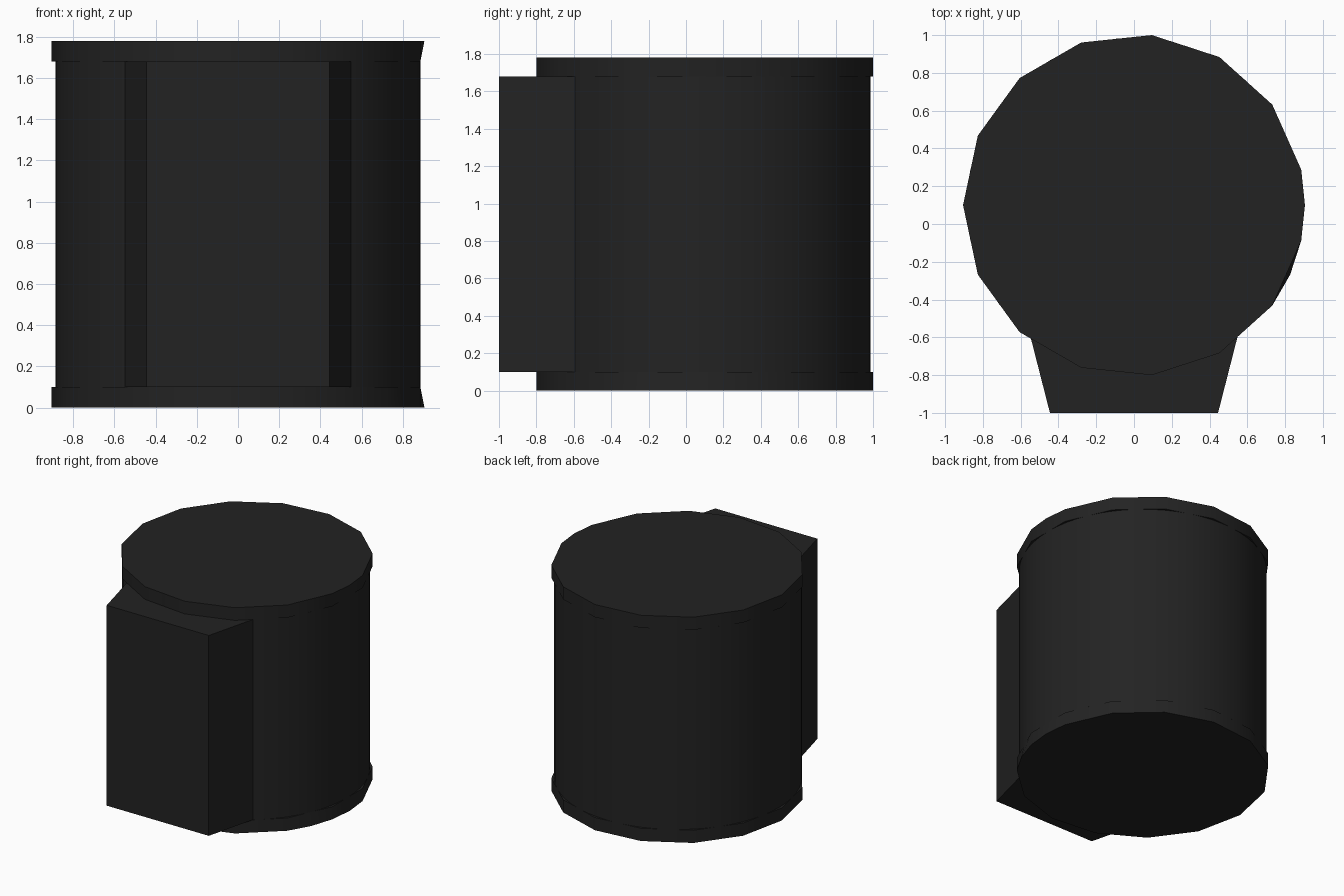
import bpy, bmesh
from math import cos, sin, radians

cube = bpy.data.objects.get("Cube")
if cube:
    bpy.data.objects.remove(cube, do_unlink=True)

CENTRE_Y, CAP_R, BODY_R = 0.1, 0.905, 0.886
CHORD_R = CAP_R * cos(radians(12))
LOW, HIGH, TOP = 0.1, 1.68, 1.78

black = bpy.data.materials.new("matte_black")
black.use_nodes = True
colour = (0.0165, 0.0165, 0.0165, 1)
black.diffuse_color = colour
bsdf = black.node_tree.nodes["Principled BSDF"]
bsdf.inputs["Base Color"].default_value = colour
bsdf.inputs["Roughness"].default_value = 0.8


def prism(name, lower, upper, z0, z1):
    """Solid between two matching outlines at two heights."""
    bm = bmesh.new()
    a = [bm.verts.new((x, y, z0)) for x, y in lower]
    b = [bm.verts.new((x, y, z1)) for x, y in upper]
    bm.faces.new(a[::-1])
    bm.faces.new(b)
    n = len(a)
    for i in range(n):
        j = (i + 1) % n
        bm.faces.new((a[i], a[j], b[j], b[i]))
    bmesh.ops.recalc_face_normals(bm, faces=bm.faces)
    mesh = bpy.data.meshes.new(name)
    bm.to_mesh(mesh)
    bm.free()
    mesh.materials.append(black)
    obj = bpy.data.objects.new(name, mesh)
    bpy.context.collection.objects.link(obj)
    bpy.ops.object.select_all(action="DESELECT")
    obj.select_set(True)
    bpy.context.view_layer.objects.active = obj
    bpy.ops.object.shade_smooth_by_angle(angle=radians(30))
    return obj


def point(angle, radius):
    return radius * cos(radians(angle)), CENTRE_Y + radius * sin(radians(angle))


def cap_ring(raised=()):
    """Fifteen-sided ring; extra points lie on its edges unless raised."""
    angles = sorted([12 + 24 * i for i in range(15)] + [0, 336])
    return [point(a, CHORD_R if a in (0, 336) and a not in raised else CAP_R)
            for a in angles]


# Caps, each with a slight flare on the left side
prism("bottom_cap", cap_ring((0, 336)), cap_ring(), 0, LOW)
prism("top_cap", cap_ring(), cap_ring((0,)), HIGH, TOP)

# Round body
circle = [point(6 * i, BODY_R) for i in range(60)]
prism("round_body", circle, circle, LOW, HIGH)

# Tapered block on the front, running into the body
block = [(-0.445, -1), (0.445, -1), (0.555, -0.57), (-0.555, -0.57)]
prism("front_block", block, block, LOW, HIGH)
